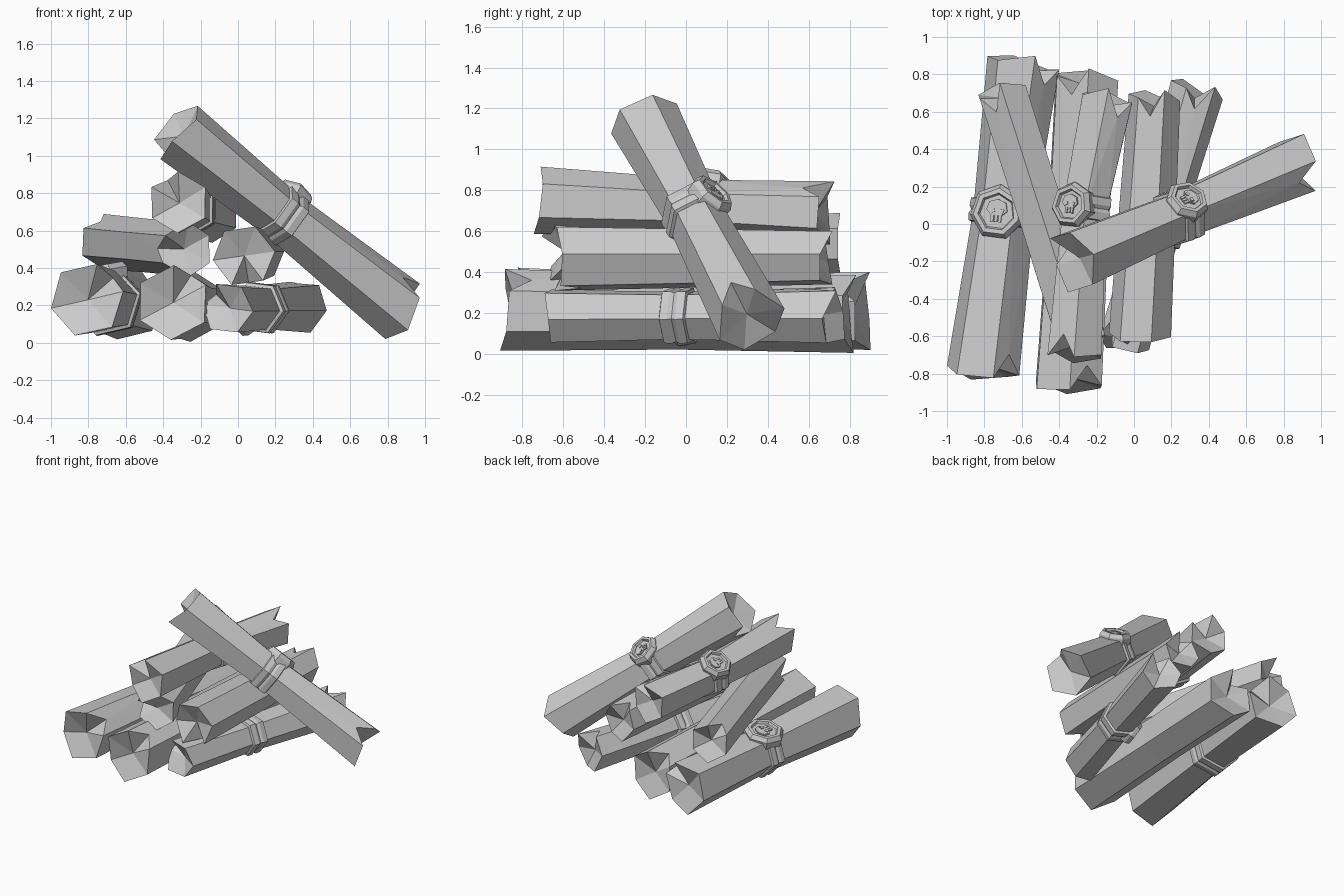
import bpy, bmesh, math
from mathutils import Vector, Matrix

if "Cube" in bpy.data.objects:
    bpy.data.objects.remove(bpy.data.objects["Cube"])

SIDES = 6
STEP = math.tau / SIDES
grey = bpy.data.materials.new("plain_grey")
grey.diffuse_color = (0.6, 0.6, 0.6, 1)
grey.use_nodes = True
grey.node_tree.nodes["Principled BSDF"].inputs["Base Color"].default_value = grey.diffuse_color


def finish(bm, name):
    bmesh.ops.recalc_face_normals(bm, faces=bm.faces)
    me = bpy.data.meshes.new(name)
    bm.to_mesh(me)
    bm.free()
    me.materials.append(grey)
    ob = bpy.data.objects.new(name, me)
    bpy.context.collection.objects.link(ob)
    return ob


def loft(bm, rings, cap_start=True, cap_end=True):
    """Skin a list of equally sized closed point rings."""
    vs = [[bm.verts.new(p) for p in ring] for ring in rings]
    n = len(vs[0])
    for a, b in zip(vs, vs[1:]):
        for i in range(n):
            j = (i + 1) % n
            bm.faces.new((a[i], a[j], b[j], b[i]))
    if cap_start:
        bm.faces.new(vs[0][::-1])
    if cap_end:
        bm.faces.new(vs[-1])


def scroll_frame(a, b):
    """Local x = right, y = up, z = along the scroll from its front end."""
    d = (b - a).normalized()
    up = (Vector((0, 0, 1)) - d * d.z).normalized()
    return d.cross(up), up, d


def build_scroll(name, a, b, mid_c, r, r_back, phase, notches, pinch):
    """Hexagonal paper roll, waisted under its strap: torn V notches, sunken fan ends."""
    right, up, d = scroll_frame(a, b)
    bm = bmesh.new()

    def rim_at(c, radius, jag, sign):
        return [bm.verts.new(c + (right * math.cos(phase + i * STEP) + up * math.sin(phase + i * STEP)) * radius
                             + d * jag * math.sin(i * 2.4 + sign)) for i in range(SIDES)]
    waist = rim_at(mid_c, r * pinch, 0, 0)
    for c, rad, sign, notch in ((a, r, 1, notches[0]), (b, r_back, -1, notches[1])):
        rim = rim_at(c, rad, 0.03, sign)
        hub = bm.verts.new(c + d * sign * 0.06)
        # edge of the rim nearest the requested notch direction
        k = round((math.radians(notch) - phase) / STEP - 0.5) % SIDES
        for i in range(SIDES):
            j = (i + 1) % SIDES
            p, q = rim[i], rim[j]
            if i == k:
                mid = bm.verts.new((p.co + q.co) / 2 + d * sign * 0.12)
                bm.faces.new((p, mid, hub))
                bm.faces.new((mid, q, hub))
                bm.faces.new((p, mid, waist[i]))
                bm.faces.new((mid, waist[j], waist[i]))
                bm.faces.new((mid, q, waist[j]))
            else:
                bm.faces.new((p, q, hub))
                bm.faces.new((p, q, waist[j], waist[i]))
    finish(bm, name)


def build_strap(name, frame, c, r, phase):
    """Double-ribbed strap around the scroll."""
    right, up, d = frame
    profile = [(-.07, -.01), (-.06, .02), (-.02, .023), (0, .012),
               (.02, .023), (.06, .02), (.07, -.01)]
    rings = []
    for z, h in profile:
        rings.append([c + d * z + (right * math.cos(w) + up * math.sin(w)) * (r + h)
                      for w in (phase + i * STEP for i in range(SIDES))])
    bm = bmesh.new()
    loft(bm, rings, False, False)
    finish(bm, name)


def build_seal(name, frame, mid_c, r, angle, R):
    """Wax seal: faceted disc with a raised rim and a small skull relief."""
    right, up, d = frame
    n = right * math.cos(angle) + up * math.sin(angle)
    side = d.cross(n)
    m = Matrix((side, d, n)).transposed()
    c = mid_c + n * (r * 0.87 + 0.012)
    P = lambda x, y, z: c + m @ Vector((x * R, y * R, z))
    bm = bmesh.new()

    def ring(q, z, sides=7):
        return [P(q * math.sin(i * math.tau / sides), q * math.cos(i * math.tau / sides), z)
                for i in range(sides)]
    loft(bm, [ring(.95, -.05), ring(1, .005), ring(.85, .035), ring(.68, .035), ring(.62, .018)])

    def prism(pts, z0, z1):
        loft(bm, [[P(x, y, z0) for x, y in pts], [P(x, y, z1) for x, y in pts]])
    # cranium, eyes and teeth
    prism([(-.2, -.12), (.2, -.12), (.38, .05), (.3, .35), (0, .46), (-.3, .35), (-.38, .05)], .015, .03)
    for s in (-1, 1):
        prism([(s * .06, .0), (s * .22, -.06), (s * .28, .1), (s * .1, .12)], .028, .036)
    for x in (-.14, 0, .14):
        prism([(x - .055, -.36), (x + .055, -.36), (x + .055, -.1), (x - .055, -.1)], .015, .028)
    finish(bm, name)


# name, front end, back end, front radius, back radius, corner angle, notch angles,
# waist position, sideways shift and pinch, (seal angle, seal radius)
scrolls = [
    ("bottom_left", (-.81, -.81, .23), (-.59, .875, .21), .2, .2, 13, (40, 60), .515, 0, .84, (102, .15)),
    ("bottom_middle", (-.35, -.88, .215), (-.25, .80, .195), .2, .19, 28, (60, 100), .5, 0, .92, None),
    ("bottom_right", (-.06, -.66, .185), (.34, .73, .19), .14, .148, -7, (150, 80), .45, 0, .9, (210, .1)),
    ("middle_right", (.03, -.62, .465), (.11, .69, .47), .168, .14, 8, (300, 80), .5, 0, .92, None),
    ("middle_left", (-.27, -.65, .50), (-.71, .73, .54), .148, .148, 30, (180, 110), .5, 0, .97, None),
    ("upper", (-.32, -.71, .75), (-.14, .69, .69), .165, .155, 30, (110, 30), .57, -.045, .82, (122, .125)),
    ("leaning", (-.335, -.20, 1.14), (.89, .315, .16), .176, .176, 86, (220, 60), .47, 0, .8, (116, .12)),
]
for name, a, b, r, rb, corner, notches, t, shift, pinch, seal in scrolls:
    a, b, phase = Vector(a), Vector(b), math.radians(corner)
    mid_c = a.lerp(b, t) + Vector((shift, 0, 0))
    build_scroll(name + "_scroll", a, b, mid_c, r, rb, phase, notches, pinch)
    if seal:
        frame = scroll_frame(a, b)
        build_strap(name + "_strap", frame, mid_c, r * pinch, phase)
        build_seal(name + "_seal", frame, mid_c, r * pinch, math.radians(seal[0]), seal[1])
